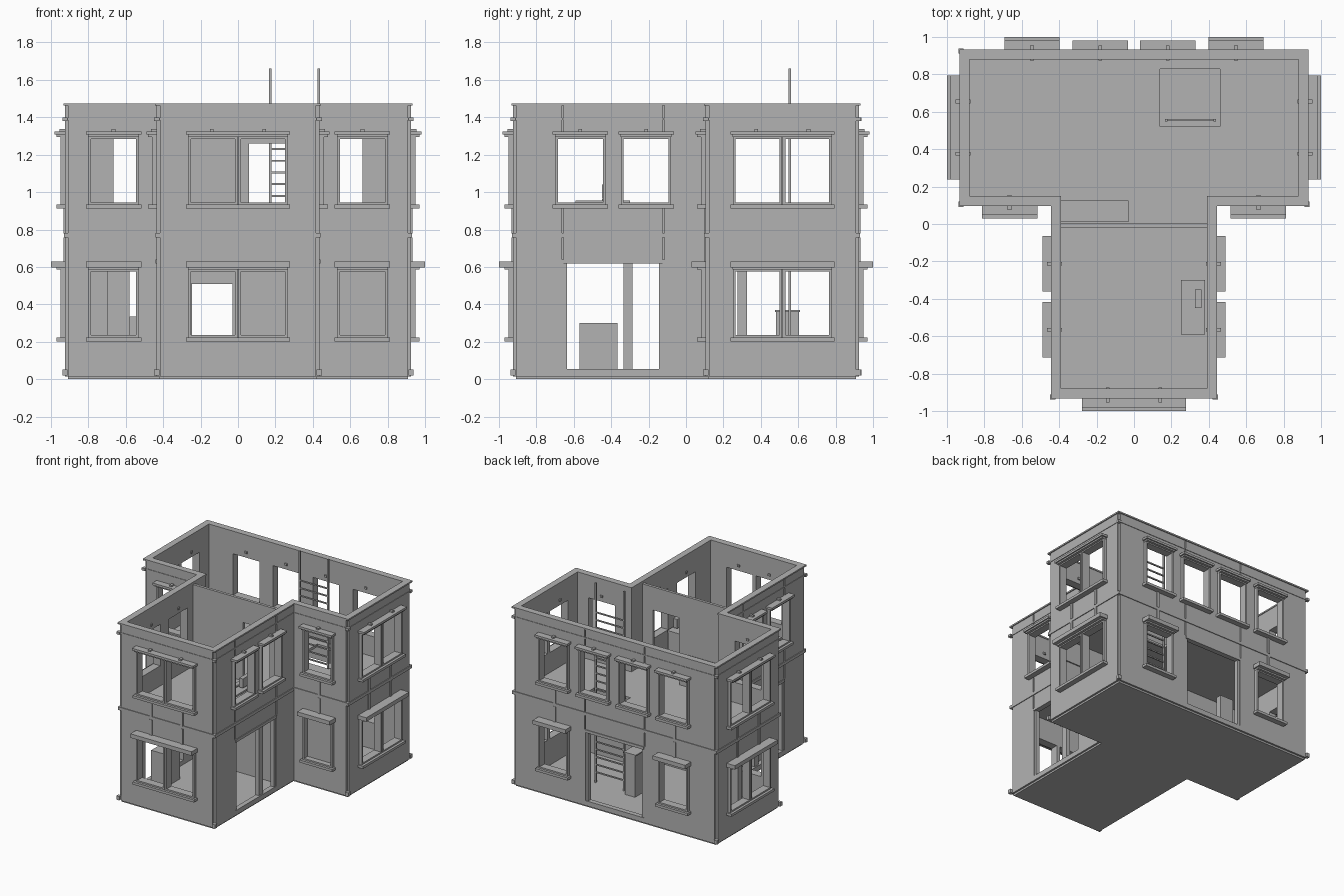
import bpy
import bmesh
from mathutils import Matrix, Vector

if "Cube" in bpy.data.objects:
    bpy.data.objects.remove(bpy.data.objects["Cube"], do_unlink=True)

grey = bpy.data.materials.new("plain grey")
grey.use_nodes = True
grey.diffuse_color = (0.45, 0.45, 0.45, 1)
grey.node_tree.nodes["Principled BSDF"].inputs["Base Color"].default_value = grey.diffuse_color


def finish(name, bm):
    bmesh.ops.recalc_face_normals(bm, faces=bm.faces)
    mesh = bpy.data.meshes.new(name)
    bm.to_mesh(mesh)
    bm.free()
    mesh.materials.append(grey)
    ob = bpy.data.objects.new(name, mesh)
    bpy.context.scene.collection.objects.link(ob)
    return ob


def boxes(name, spans):
    """One object from boxes given as (x0, x1, y0, y1, z0, z1)."""
    bm = bmesh.new()
    for x0, x1, y0, y1, z0, z1 in spans:
        mid = Vector((x0 + x1, y0 + y1, z0 + z1)) / 2
        size = (abs(x1 - x0), abs(y1 - y0), z1 - z0, 1)
        bmesh.ops.create_cube(bm, size=1, matrix=Matrix.Translation(mid) @ Matrix.Diagonal(size))
    return finish(name, bm)


def outline(o):
    a, s, f = 0.925 + o, 0.435 + o, 0.105 - o
    return [(-s, -a), (s, -a), (s, f), (a, f), (a, a), (-a, a), (-a, f), (-s, f)]


def slab(name, o, z0, z1):
    bm = bmesh.new()
    face = bm.faces.new([bm.verts.new((x, y, z0)) for x, y in outline(o)])
    new = bmesh.ops.extrude_face_region(bm, geom=[face])["geom"]
    bmesh.ops.translate(bm, verts=[v for v in new if isinstance(v, bmesh.types.BMVert)], vec=(0, 0, z1 - z0))
    return finish(name, bm)


def ring(name, outer, inner, z0, z1):
    bm = bmesh.new()
    loops = [[bm.verts.new((x, y, z)) for x, y in outline(o)]
             for o, z in ((outer, z0), (outer, z1), (inner, z1), (inner, z0))]
    for k in range(4):
        a, b = loops[k], loops[(k + 1) % 4]
        for i in range(8):
            j = (i + 1) % 8
            bm.faces.new((a[i], a[j], b[j], b[i]))
    return finish(name, bm)


def cut(ob, *cutters):
    for c in cutters:
        c.hide_render = True
        mod = ob.modifiers.new("cut", "BOOLEAN")
        mod.operation, mod.solver, mod.object = "DIFFERENCE", "EXACT", c
    bpy.context.view_layer.update()
    done = ob.evaluated_get(bpy.context.evaluated_depsgraph_get())
    mesh = bpy.data.meshes.new_from_object(done)
    ob.modifiers.clear()
    ob.data = mesh
    for c in cutters:
        bpy.data.objects.remove(c, do_unlink=True)


# Wall sides: normal, tangent, distance of the outer face
SIDES = {
    "front": ((0, -1), (1, 0), 0.925), "wing_front": ((0, -1), (1, 0), -0.105),
    "back": ((0, 1), (1, 0), 0.925),
    "right": ((1, 0), (0, 1), 0.925), "left": ((-1, 0), (0, 1), 0.925),
    "stem_right": ((1, 0), (0, 1), 0.435), "stem_left": ((-1, 0), (0, 1), 0.435),
}


def on_wall(side, u0, u1, d0, d1, z0, z1):
    n, t, dist = SIDES[side]
    x = sorted(n[0] * (dist + d) + t[0] * u for d, u in ((d0, u0), (d1, u1)))
    y = sorted(n[1] * (dist + d) + t[1] * u for d, u in ((d0, u0), (d1, u1)))
    return (*x, *y, z0, z1)


openings, seams = [], []


def window(side, c, upper, double=False, ribs=False):
    """Cuts the panes and adds frame, sill, lintel, pegs and ribs."""
    zb = 0.945 if upper else 0.235
    zt = zb + 0.34
    half = 0.25 if double else 0.12
    panes = [(c - half, c - 0.016), (c + 0.016, c + half)] if double else [(c - half, c + half)]
    parts = []

    def add(*span):
        parts.append(on_wall(side, *span))

    for u0, u1 in panes:
        openings.append(on_wall(side, u0, u1, -0.1, 0.1, zb, zt))
        for e0, e1 in ((u0 - 0.014, u0), (u1, u1 + 0.014)):
            add(e0, e1, -0.03, 0.025, zb - 0.012, zt + 0.01)
        for z in (zb - 0.012, zt):
            add(u0, u1, -0.03, 0.025, z, z + 0.012)
    w = half + 0.028
    add(c - w, c + w, -0.01, 0.045, zb - 0.033, zb - 0.012)
    add(c - w + 0.012, c + w - 0.012, -0.01, 0.045, zt + 0.01, zt + 0.022)
    add(c - w, c + w, -0.01, 0.055 if upper else 0.075, zt + 0.022, zt + (0.04 if upper else 0.055))
    for u in ((c - 0.14, c + 0.14) if double else (c,)):
        if upper:
            add(u - 0.01, u + 0.01, -0.05, 0.03, zt + 0.035, zt + 0.052)
        if ribs:
            z = (0.78, 0.915) if upper else (0.62, 0.757)
            add(u - 0.011, u + 0.011, -0.01, 0.008, *z)
    boxes(f"{side}_{'upper' if upper else 'lower'}_window", parts)


# Windows on both storeys
for upper in (False, True):
    window("front", 0, upper, True, True)
    for s in (-1, 1):
        window("wing_front", 0.665 * s, upper, ribs=True)
        window("back", 0.545 * s, upper, ribs=True)
        window("right" if s > 0 else "left", 0.515, upper, True, True)
for s in (-0.18, 0.18):
    window("back", s, True)
for side in ("stem_right", "stem_left"):
    for c in (-0.565, -0.213):
        window(side, c, True)

# Large ground-floor openings with lintel, jambs and the seams above them
for side, u0, u1 in (("stem_right", -0.655, -0.125), ("stem_left", -0.655, -0.125), ("back", -0.265, 0.265)):
    openings.append(on_wall(side, u0, u1, -0.1, 0.1, 0.055, 0.62))
    trim = [on_wall(side, u0, u1, -0.03, 0.006, 0.617, 0.64)]
    trim += [on_wall(side, a, a + 0.02, -0.04, -0.005, 0.055, 0.62) for a in (u0, u1 - 0.02)]
    if side != "back":
        trim.append(on_wall(side, -0.335, -0.285, -0.045, -0.01, 0.055, 0.62))
    boxes(side + "_door_frame", trim)
    for u in (u0 - 0.004, u1 + 0.004):
        seams.append(on_wall(side, u - 0.005, u + 0.005, -0.01, 0.05, 0.64, 1.6))

# Notched outer corners
corners = [(x * s, y) for s in (-1, 1) for x, y in ((0.435, -0.925), (0.925, 0.105), (0.925, 0.925))]
for x, y in corners:
    seams.append((x - 0.017, x + 0.017, y - 0.017, y + 0.017, -0.1, 1.6))

# Walls, floors and bands
walls = ring("outer_walls", 0, -0.04, 0.015, 1.473)
cut(walls, boxes("opening_cutter", openings), boxes("seam_cutter", seams))
slab("ground_floor", -0.015, 0, 0.02)
floor = slab("upper_floor", -0.035, 0.757, 0.78)
cut(floor, boxes("hatch_cutter", [(0.14, 0.46, 0.52, 0.83, 0.7, 0.9)]))
ring("storey_band", 0.006, -0.02, 0.757, 0.782)
ring("parapet_cap", 0.008, -0.045, 1.462, 1.474)
ring("parapet_band", 0.004, -0.02, 1.385, 1.397)
boxes("corner_blocks", [(x - 0.02, x + 0.008, y - 0.02, y + 0.008, z, z + h) if x > 0 and y > 0.5 else
                        (x - 0.014, x + 0.014, y - 0.014, y + 0.014, z, z + h)
                        for x, y in corners for z, h in ((0.02, 0.032), (1.38, 0.02))])

# Partition between stem and wings, one doorway per storey
partition = boxes("partition_wall", [(-0.4, 0.4, -0.02, 0.003, 0.02, 1.45)])
cut(partition, boxes("doorway_cutter", [(-0.25, -0.03, -0.1, 0.1, 0.02, 0.51),
                                        (0.06, 0.3, -0.1, 0.1, 0.78, 1.26)]))
boxes("closed_window_panel", [(0.54, 0.79, 0.125, 0.135, 0.23, 0.58)])

# Ladder through the hatch
rungs = [(0.172, 0.432, 0.55, 0.56, 0.1 + 0.0625 * i, 0.11 + 0.0625 * i) for i in range(22)]
boxes("ladder", rungs + [(x - 0.006, x + 0.006, 0.548, 0.562, 0.02, 1.66) for x in (0.172, 0.432)])

# Furniture
boxes("desk", [(0.25, 0.38, -0.59, -0.3, 0.94, 0.955)]
      + [(0.255, 0.375, y, y + 0.02, 0.78, 0.94) for y in (-0.585, -0.325)])
boxes("monitor", [(0.325, 0.36, -0.45, -0.35, 0.965, 1.04), (0.335, 0.35, -0.41, -0.39, 0.955, 0.97)])
boxes("keyboard", [(0.29, 0.302, -0.45, -0.34, 0.955, 0.962)])
boxes("upper_counter", [(-0.395, -0.03, 0.01, 0.125, 0.78, 0.98)])
boxes("stem_cabinet", [(-0.39, -0.27, -0.57, -0.365, 0.02, 0.3)])
boxes("wing_counter", [(0.04, 0.13, 0.48, 0.605, 0.02, 0.36), (0.03, 0.14, 0.475, 0.61, 0.36, 0.37)])
boxes("tall_cabinet", [(-0.7, -0.58, 0.275, 0.325, 0.02, 0.7)])
boxes("low_cabinet", [(-0.58, -0.5, 0.16, 0.25, 0.02, 0.335)])
